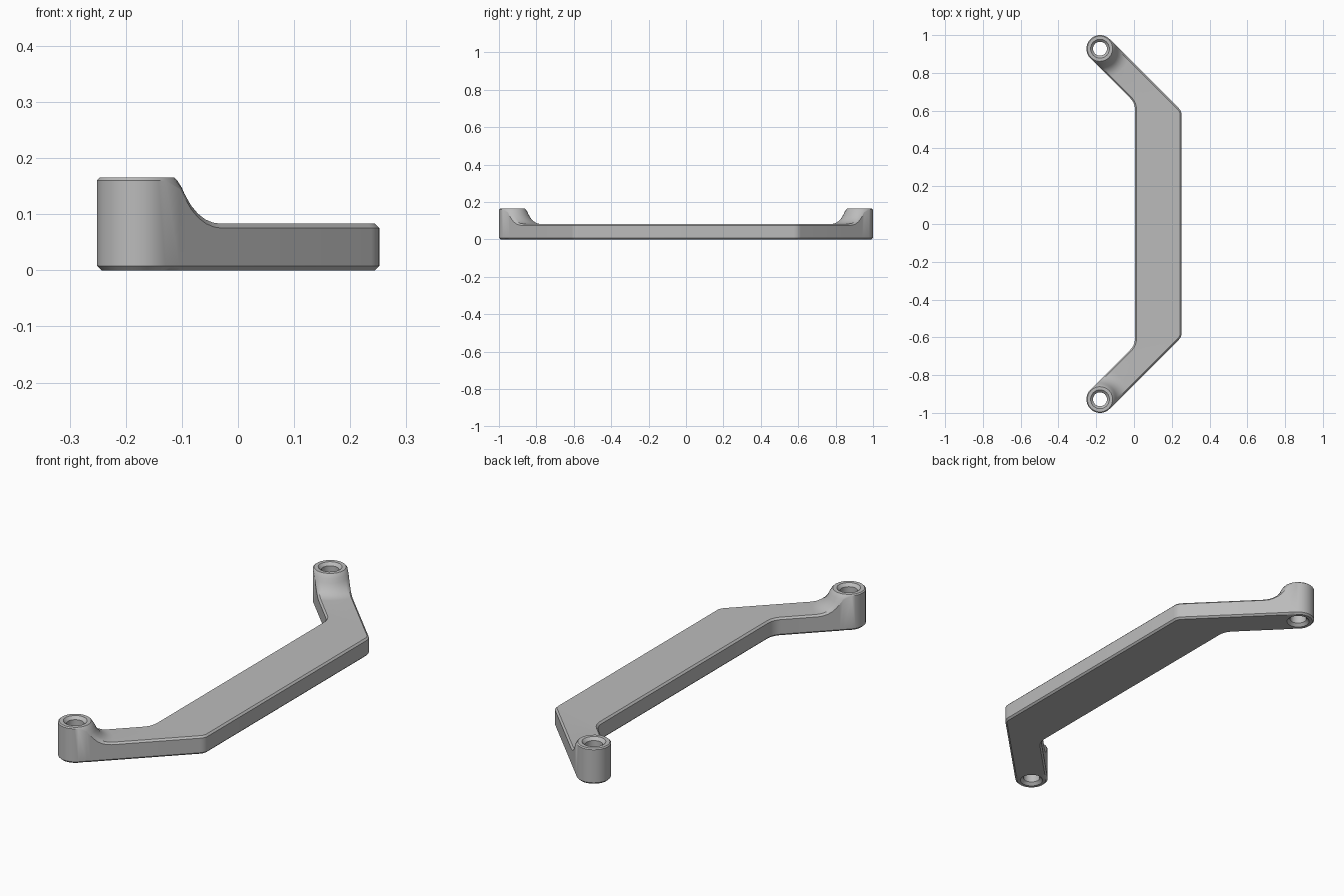
import bpy, bmesh, math
from mathutils import Vector

cube = bpy.data.objects.get("Cube")
if cube:
    bpy.data.objects.remove(cube, do_unlink=True)

# Main dimensions
R = 0.072                                  # boss radius and half arm width
TOP, BOSS_TOP, DROP = 0.083, 0.165, 0.008  # plate top, boss top, chamfer
INNER_X, OUTER_X = 0.005, 0.252
centre = Vector((-0.18, 0.928))
along = Vector((1, -1)).normalized()
across = Vector((1, 1)).normalized()

# Concave flare from boss to arm: radius, height
flare = [(R, 0.16), (0.08, 0.147), (0.088, 0.13), (0.097, 0.115),
         (0.11, 0.101), (0.125, 0.091), (0.142, 0.085), (0.16, TOP)]

# Positions across the arm, denser near both edges
half = [R, 0.07, R - DROP, 0.054, 0.04, 0.02]
spread = half + [0] + [-v for v in reversed(half)]
last = len(spread) - 1
drops = [max(0, abs(v) - (R - DROP)) for v in spread]

bm = bmesh.new()


def row(points, heights):
    return [bm.verts.new((p.x, p.y, z)) for p, z in zip(points, heights)]


def bridge(a, b, closed=False):
    n = len(a)
    for i in range(n if closed else n - 1):
        k = (i + 1) % n
        bm.faces.new((a[i], a[k], b[k], b[i]))


def section(outer, outer_n, inner, inner_n):
    """Points from the outer edge to the inner edge of the bar."""
    a, b = outer - outer_n * DROP, inner - inner_n * DROP
    pts = []
    for v in spread:
        if v > R - DROP:
            pts.append(outer - outer_n * (R - v))
        elif v < DROP - R:
            pts.append(inner - inner_n * (R + v))
        else:
            pts.append(b.lerp(a, (v / (R - DROP) + 1) / 2))
    return pts


# Stations along the bar: flare arcs, bend, straight middle
stations = []
for r, h in flare:
    pts = [centre + along * math.sqrt(max(0, r * r - v * v)) + across * v for v in spread]
    ease = min(1, (r - R) / 0.03)
    stations.append((pts, [h - d * ease for d in drops]))


def bend(x, y, radius, a):
    n = Vector((math.cos(a), math.sin(a)))
    return Vector((x - radius, y - radius * math.tan(math.pi / 8))) + n * radius, n


flat = [TOP - d for d in drops]
for k in range(6):
    a = math.pi / 4 * (1 - k / 5)
    po, n = bend(OUTER_X, 0.598, 0.05, a)
    pi, m = bend(INNER_X, 0.641, 0.08, a)
    stations.append((section(po, n, pi, -m), flat))
ex = Vector((1, 0))
stations.append((section(Vector((OUTER_X, 0)), ex, Vector((INNER_X, 0)), -ex), flat))

# Top skin, underside and side walls of the bar
upper = [row(p, z) for p, z in stations]
lower = [row(p, drops) for p, z in stations]
for i in range(len(stations) - 1):
    bridge(upper[i], upper[i + 1])
    bridge(lower[i + 1], lower[i])
    for j in (0, last):
        bm.faces.new((upper[i][j], upper[i + 1][j], lower[i + 1][j], lower[i][j]))

# Boss: full rings that share the flare's first arc
angles = [math.asin(v / R) for v in spread]
angles += [-math.pi / 2 - math.pi * k / 14 for k in range(1, 14)]


def circle(r):
    return [centre + along * (r * math.cos(a)) + across * (r * math.sin(a)) for a in angles]


def boss_ring(r, z):
    return row(circle(r), [z] * len(angles))


back = circle(R)[last + 1:]
rim_top = upper[0] + row(back, [flare[0][1]] * len(back))
rim_low = lower[0] + row(back, [DROP] * len(back))
bore = [(0.067, BOSS_TOP), (0.05, BOSS_TOP), (0.037, BOSS_TOP - 0.013),
        (0.037, 0.013), (0.05, 0), (R - DROP, 0)]
rings = [rim_top] + [boss_ring(r, z) for r, z in bore] + [rim_low]
for a, b in zip(rings, rings[1:]):
    bridge(a, b, closed=True)
# Rear wall of the boss
bridge(rim_top[last:] + rim_top[:1], rim_low[last:] + rim_low[:1])

bmesh.ops.recalc_face_normals(bm, faces=bm.faces)
# The half is open at the middle, so check its orientation by the plate top
bm.normal_update()
plate = max(bm.faces, key=lambda f: f.calc_area() if f.calc_center_median().z > TOP - 0.001 else 0)
if plate.normal.z < 0:
    bmesh.ops.reverse_faces(bm, faces=bm.faces)

mesh = bpy.data.meshes.new("handle_bracket")
bm.to_mesh(mesh)
bm.free()
bracket = bpy.data.objects.new("handle_bracket", mesh)
bpy.context.collection.objects.link(bracket)

# Plain grey finish
grey = bpy.data.materials.new("plain_grey")
grey.use_nodes = True
colour = (0.5, 0.5, 0.5, 1)
grey.diffuse_color = colour
grey.node_tree.nodes["Principled BSDF"].inputs["Base Color"].default_value = colour
mesh.materials.append(grey)

bpy.ops.object.select_all(action="DESELECT")
bracket.select_set(True)
bpy.context.view_layer.objects.active = bracket
bpy.ops.object.shade_smooth_by_angle(angle=math.radians(30))

# Second half
mirror = bracket.modifiers.new("mirror", "MIRROR")
mirror.use_axis = (False, True, False)
mirror.use_clip = True
